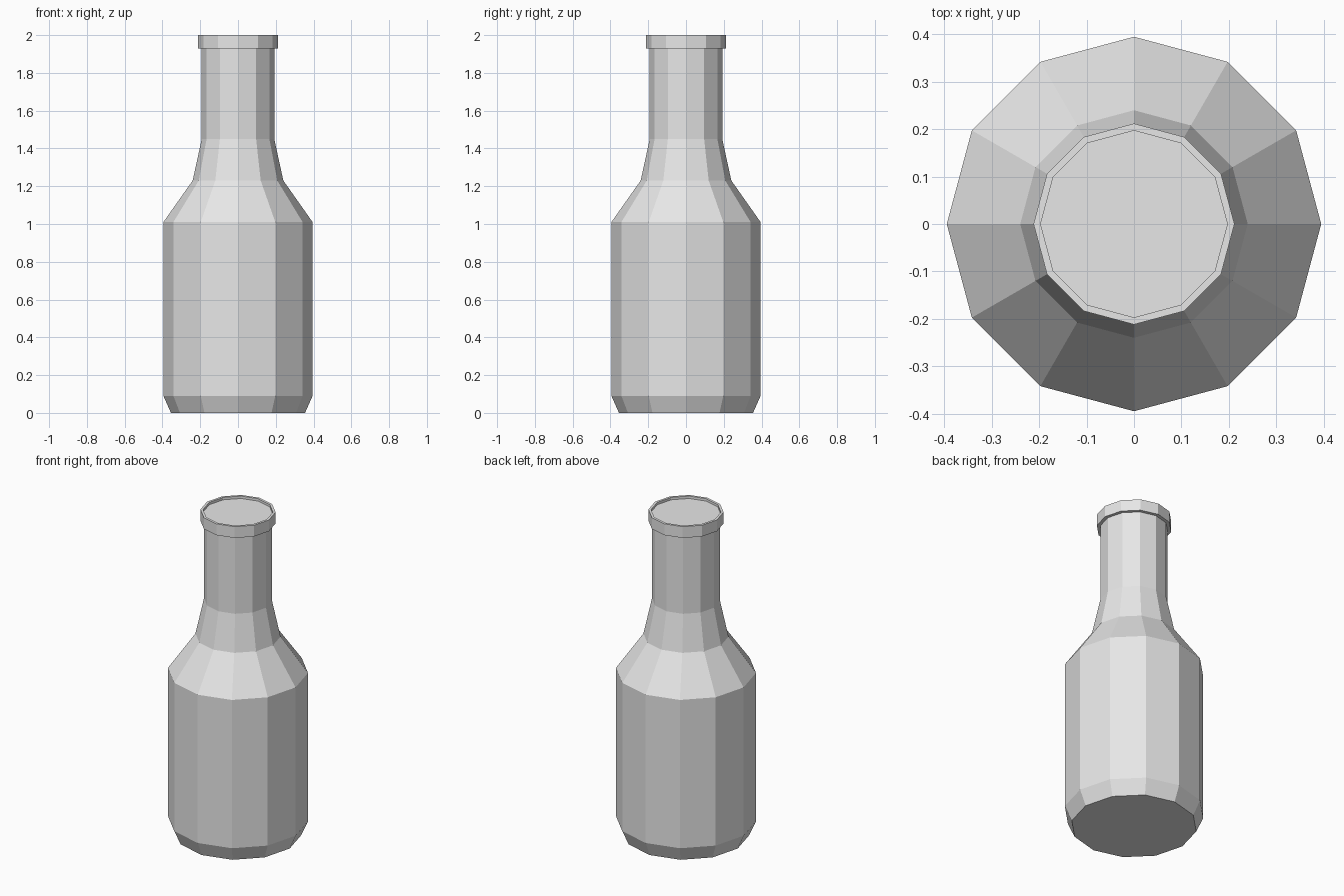
import bpy
import bmesh
from math import cos, sin, tau

SIDES = 12

cube = bpy.data.objects.get("Cube")
if cube:
    bpy.data.objects.remove(cube, do_unlink=True)

grey = bpy.data.materials.new("light grey")
grey.use_nodes = True
colour = (0.8, 0.8, 0.8, 1)
grey.diffuse_color = colour
grey.node_tree.nodes["Principled BSDF"].inputs["Base Color"].default_value = colour


def lathe(name, profile):
    """Turn a (radius, height) profile into a capped, flat-sided solid."""
    bm = bmesh.new()
    rings = [[bm.verts.new((r * cos(tau * i / SIDES), r * sin(tau * i / SIDES), z))
              for i in range(SIDES)] for r, z in profile]
    for low, high in zip(rings, rings[1:]):
        for i in range(SIDES):
            j = (i + 1) % SIDES
            bm.faces.new((low[i], low[j], high[j], high[i]))
    bm.faces.new(rings[0][::-1])
    bm.faces.new(rings[-1])
    mesh = bpy.data.meshes.new(name)
    bm.to_mesh(mesh)
    bm.free()
    mesh.materials.append(grey)
    obj = bpy.data.objects.new(name, mesh)
    bpy.context.collection.objects.link(obj)
    return obj


# Bottle: chamfered foot, straight body, sloped shoulder, neck,
# overhanging lip and shallow recessed top
lathe("bottle", [
    (0.355, 0), (0.395, 0.09), (0.395, 1.01),
    (0.24, 1.23), (0.192, 1.45), (0.192, 1.93),
    (0.212, 1.93), (0.212, 2), (0.197, 2), (0.197, 1.985),
])
